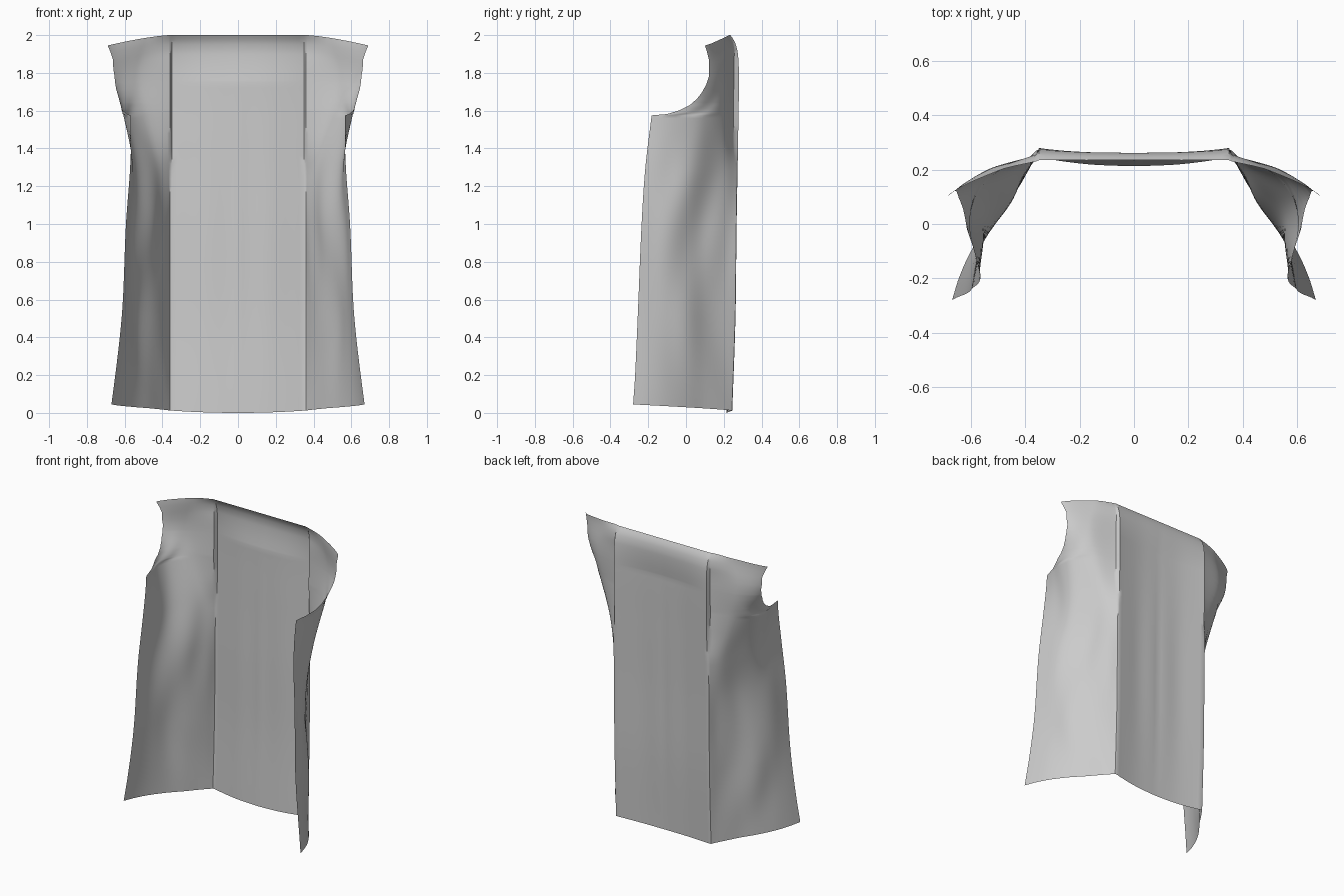
import bpy, bmesh, math

cube = bpy.data.objects.get("Cube")
if cube:
    bpy.data.objects.remove(cube, do_unlink=True)


def curve(pts, t):
    """Smooth interpolation through sorted (t, value) points."""
    n = len(pts)
    if t <= pts[0][0]:
        return pts[0][1]
    if t >= pts[-1][0]:
        return pts[-1][1]
    i = max(k for k in range(n - 1) if pts[k][0] <= t)

    def slope(k):
        a, b = pts[max(k - 1, 0)], pts[min(k + 1, n - 1)]
        return (b[1] - a[1]) / (b[0] - a[0])
    (t0, v0), (t1, v1) = pts[i], pts[i + 1]
    h = t1 - t0
    u = (t - t0) / h
    return (v0 * (1 + 2 * u) * (1 - u) ** 2 + slope(i) * h * u * (1 - u) ** 2
            + v1 * u * u * (3 - 2 * u) + slope(i + 1) * h * u * u * (u - 1))


def linear(pts, t):
    for (t0, v0), (t1, v1) in zip(pts, pts[1:]):
        if t <= t1:
            return v0 + (v1 - v0) * (t - t0) / (t1 - t0)
    return pts[-1][1]


def bump(t, centre, width):
    return math.exp(-((t - centre) / width) ** 2)


# Outlines by height: back corner depth, front edge with armhole, pleat depth
CORNER = [(0, .245), (.5, .262), (1, .268), (1.4, .275), (1.8, .28), (1.92, .272), (1.97, .255), (2, .235)]
EDGE = [(0, -.28), (.15, -.27), (.5, -.255), (1, -.235), (1.3, -.215), (1.575, -.182)]
ARMHOLE = [(1.575, -.182), (1.582, -.1), (1.6, -.04), (1.63, .02), (1.665, .058), (1.7, .083),
           (1.75, .108), (1.8, .122), (1.9, .122), (1.95, .112), (2, .1)]
PLEAT = [(0, .002), (1.28, .002), (1.42, .02), (1.6, .028), (1.85, .026), (2, .004)]

# Side width at each depth, for a few heights
DEPTHS = (-.28, -.2, -.1, 0, .1, .2)
WIDTHS = {0: (.67, .645, .6, .54, .46, .39),
          .5: (.62, .602, .575, .53, .45, .39),
          1: (.6, .587, .565, .515, .45, .39),
          1.3: (.575, .57, .562, .545, .5, .43),
          1.6: (.56, .565, .59, .615, .59, .5),
          1.8: (.56, .58, .62, .655, .67, .54),
          2: (.56, .59, .64, .675, .69, .49)}


def back_point(x, z):
    f = x / .35
    y = curve(CORNER, z) - .032 * (1 - f ** 2) * min(1, (2 - z) * 4)
    y += .004 * math.sin(f * 9) * (1 - f) * bump(z, .9, .7)
    return x, y, z + .012 * f * f * max(0, 1 - z)


def side_point(s, z):
    seam = curve(CORNER, z) - linear(PLEAT, z)
    end = curve(EDGE, z) if z <= 1.575 else linear(ARMHOLE, z)
    y = seam + (end - seam) * s ** 1.25
    knots = [(d, curve([(h, w[i]) for h, w in WIDTHS.items()], z))
             for i, d in enumerate(DEPTHS) if d < seam - .025]
    x = curve(knots + [(seam, .36)], y)
    # Soft diagonal drapes
    fade = math.sin(math.pi * s) ** 2
    x += .012 * fade * math.sin(11 * s + 6 * z) * bump(z, 1.15, .4)
    x += .008 * fade * math.sin(9 * s - 7 * z) * bump(z, .3, .3)
    drop = .055 * min(1, (x - .36) / .33) ** 1.4 * max(0, (z - 1.6) / .4) ** 1.5 if x > .36 else 0
    lift = (.012 + .033 * s) * max(0, 1 - z)
    return x, y, z - drop + lift


# Draped panel: right half of the sheet, mirrored
rows = sorted({round(i * .04, 3) for i in range(51)} | {z for z, _ in ARMHOLE}
              | {z for z, _ in CORNER} | {1.59, 1.61, 1.645, 1.985})
bm = bmesh.new()
grid = []
for z in rows:
    pts = [back_point(.35 * i / 14, z) for i in range(15)]
    pts += [side_point(i / 28, z) for i in range(29)]
    grid.append([bm.verts.new(p) for p in pts])
for a, b in zip(grid, grid[1:]):
    for i in range(len(a) - 1):
        bm.faces.new((a[i + 1], a[i], b[i], b[i + 1]))
mesh = bpy.data.meshes.new("draped_back_panel")
bm.to_mesh(mesh)
bm.free()
panel = bpy.data.objects.new("draped_back_panel", mesh)
bpy.context.collection.objects.link(panel)
mirror = panel.modifiers.new("mirror", 'MIRROR')
mirror.use_clip = True
mirror.merge_threshold = .0005

# Plain cloth colour
cloth = bpy.data.materials.new("light_grey_cloth")
cloth.use_nodes = True
colour = (.6, .6, .6, 1)
cloth.diffuse_color = colour
cloth.node_tree.nodes["Principled BSDF"].inputs["Base Color"].default_value = colour
mesh.materials.append(cloth)

bpy.ops.object.select_all(action='DESELECT')
panel.select_set(True)
bpy.context.view_layer.objects.active = panel
bpy.ops.object.modifier_apply(modifier="mirror")
bpy.ops.object.shade_smooth_by_angle(angle=math.radians(40))
